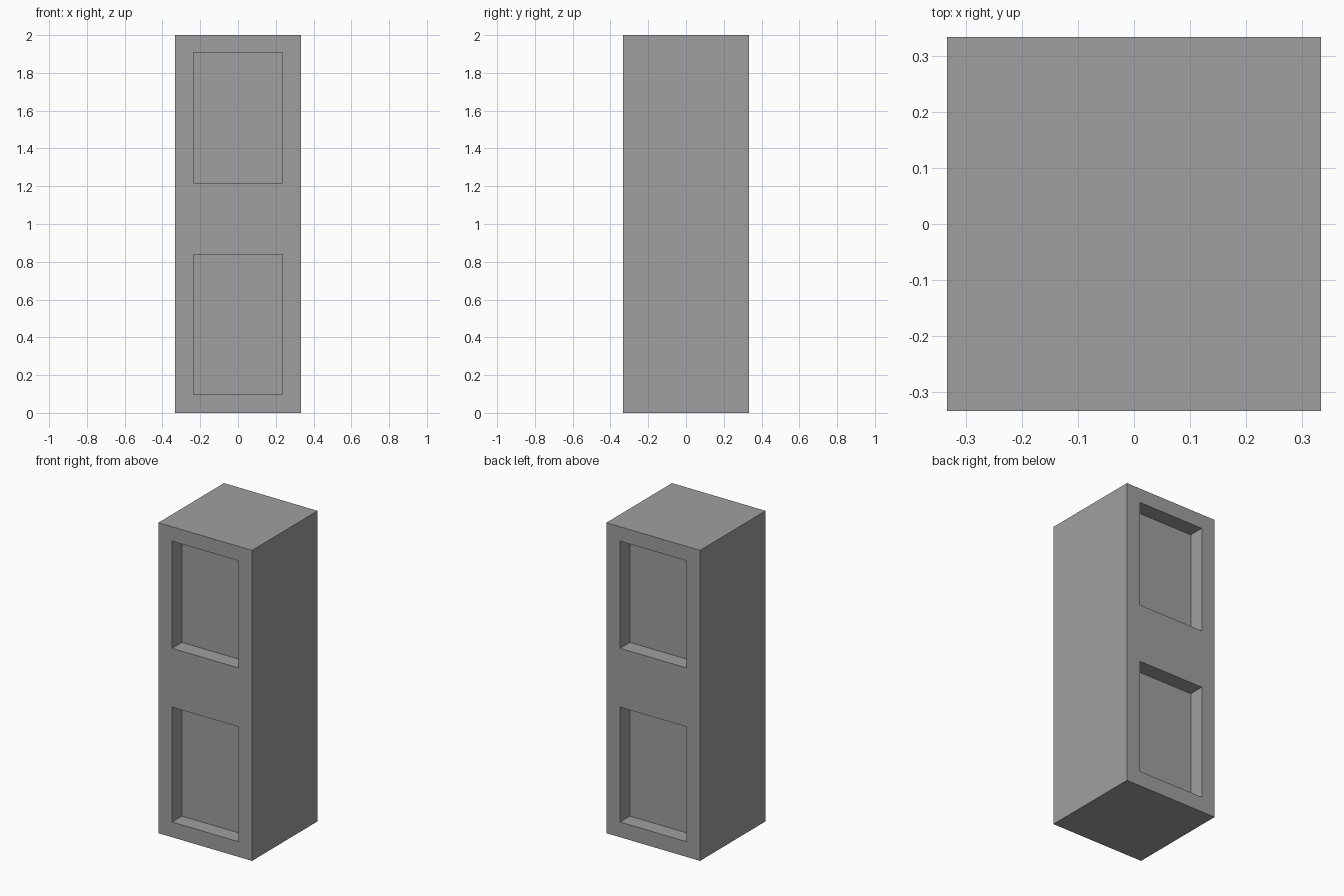
import bpy
import bmesh
from mathutils import Matrix, Vector

old = bpy.data.objects.get("Cube")
if old:
    bpy.data.objects.remove(old, do_unlink=True)

WIDTH, HEIGHT = 0.667, 2.0
PANEL_WIDTH, PANEL_DEPTH = 0.472, 0.10
PANELS = {"lower": (0.098, 0.838), "upper": (1.217, 1.907)}

# Single grey finish
grey = bpy.data.materials.new("plain_grey")
grey.use_nodes = True
colour = (0.35, 0.35, 0.35, 1.0)
grey.diffuse_color = colour
grey.node_tree.nodes["Principled BSDF"].inputs["Base Color"].default_value = colour


def make_box(name, centre, size):
    bm = bmesh.new()
    bmesh.ops.create_cube(bm, size=1.0,
                          matrix=Matrix.Translation(centre) @ Matrix.Diagonal((*size, 1.0)))
    mesh = bpy.data.meshes.new(name)
    bm.to_mesh(mesh)
    bm.free()
    mesh.materials.append(grey)
    obj = bpy.data.objects.new(name, mesh)
    bpy.context.collection.objects.link(obj)
    return obj


# Square pillar body
pillar = make_box("pillar_body", Vector((0, 0, HEIGHT / 2)), (WIDTH, WIDTH, HEIGHT))

# Two recessed panels on the front, repeated on the back
for side, sign in (("front", -1), ("back", 1)):
    for level, (low, high) in PANELS.items():
        cutter = make_box(f"{side}_{level}_recess_cutter",
                          Vector((0, sign * WIDTH / 2, (low + high) / 2)),
                          (PANEL_WIDTH, 2 * PANEL_DEPTH, high - low))
        cutter.hide_render = True
        cutter.hide_viewport = True
        cutter.display_type = 'WIRE'
        cut = pillar.modifiers.new(f"{side}_{level}_recess", 'BOOLEAN')
        cut.operation = 'DIFFERENCE'
        cut.solver = 'EXACT'
        cut.object = cutter
